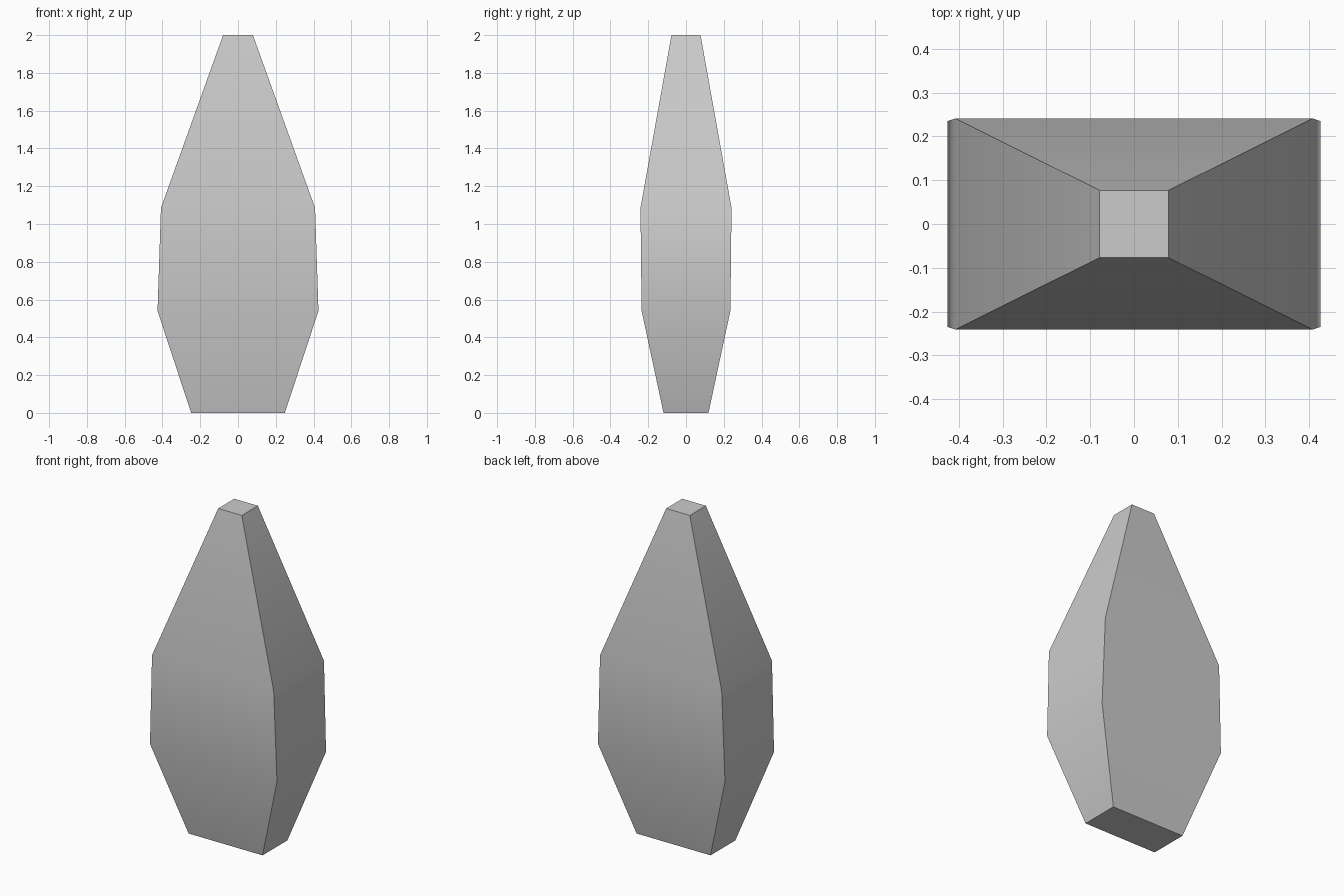
import bpy
import bmesh

if "Cube" in bpy.data.objects:
    bpy.data.objects.remove(bpy.data.objects["Cube"])

# Rectangular cross-sections from bottom to top: height, half width, half depth
sections = [
    (0.0, 0.248, 0.119),
    (0.54, 0.426, 0.235),
    (1.085, 0.408, 0.241),
    (2.0, 0.079, 0.077),
]

bm = bmesh.new()

# Stack the rectangular rings
rings = [
    [bm.verts.new((sx * w, sy * d, z)) for sx, sy in ((-1, -1), (1, -1), (1, 1), (-1, 1))]
    for z, w, d in sections
]

# Side walls between neighbouring rings
for low, high in zip(rings, rings[1:]):
    for i in range(4):
        j = (i + 1) % 4
        bm.faces.new((low[i], low[j], high[j], high[i]))

# Flat base and tip
bm.faces.new(rings[0][::-1])
bm.faces.new(rings[-1])
bmesh.ops.recalc_face_normals(bm, faces=bm.faces)

mesh = bpy.data.meshes.new("tapered_body")
bm.to_mesh(mesh)
bm.free()
body = bpy.data.objects.new("tapered_body", mesh)
bpy.context.collection.objects.link(body)

# Soften shallow bends along the faces, keep the corner edges sharp
bpy.context.view_layer.objects.active = body
body.select_set(True)
bpy.ops.object.shade_smooth_by_angle(angle=0.6)
